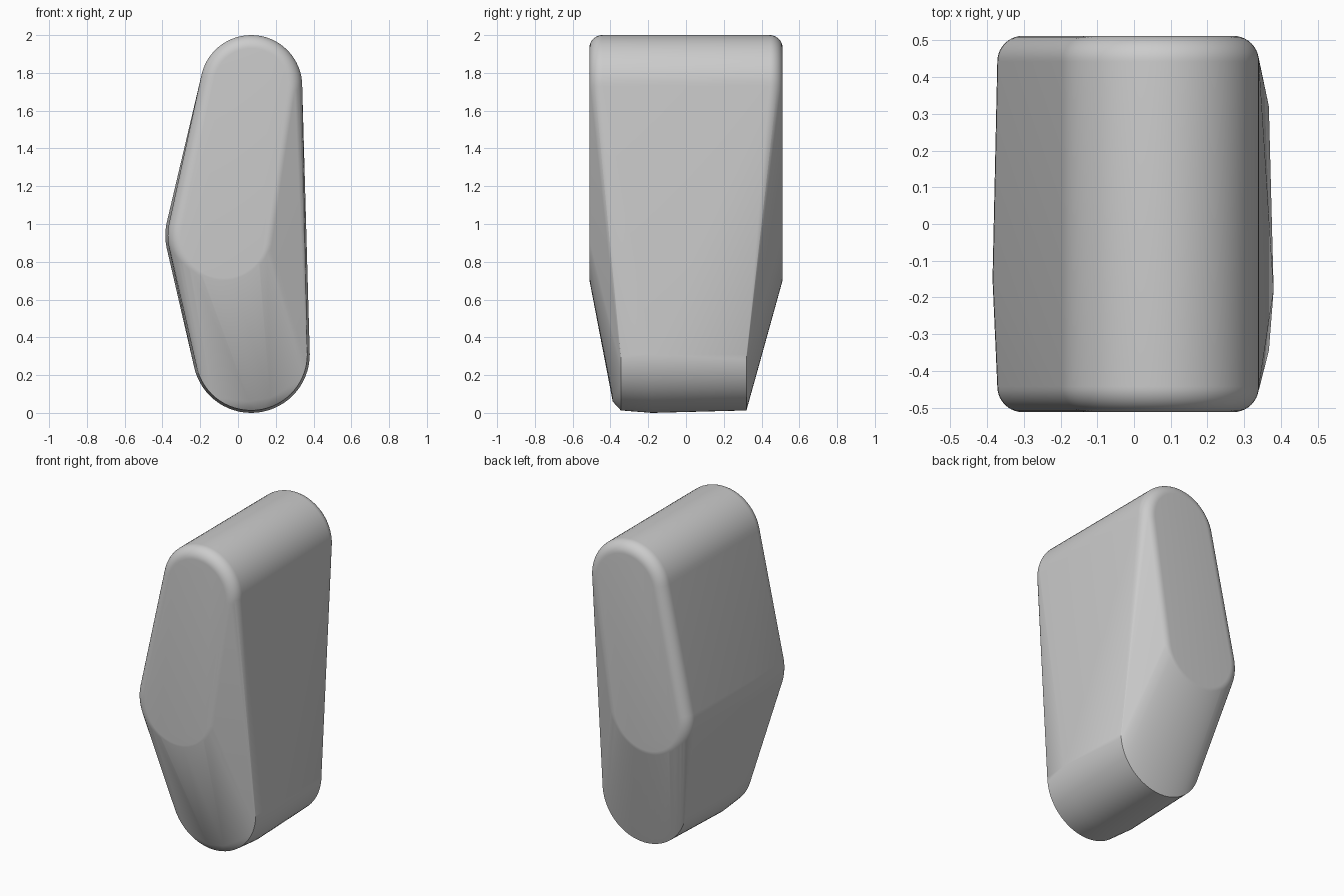
import bpy, bmesh
from math import sin, cos, pi, radians

cube = bpy.data.objects.get("Cube")
if cube:
    bpy.data.objects.remove(cube)

SIDES = 64
FILLET_STEPS = 10


def ring(bm, x, z, radius, y):
    """Circle of points standing upright across the depth axis."""
    for i in range(SIDES):
        a = 2 * pi * i / SIDES
        bm.verts.new((x + radius * cos(a), y, z + radius * sin(a)))


def rounded_roller(bm, x, z, mid_radius, end_radius, half_depth, fillet):
    """Cylinder along y with a faint bulge and rounded rims."""
    ring(bm, x, z, mid_radius, -0.15)
    for side in (-1, 1):
        for k in range(FILLET_STEPS + 1):
            a = pi / 2 * k / FILLET_STEPS
            ring(bm, x, z, end_radius - fillet * (1 - cos(a)),
                 side * (half_depth - fillet * (1 - sin(a))))


bm = bmesh.new()
# Top and middle rollers with rounded rims
rounded_roller(bm, 0.07, 1.73, 0.27, 0.27, 0.512, 0.07)
rounded_roller(bm, -0.075, 0.94, 0.31, 0.297, 0.512, 0.07)

# Narrower foot roller with sharp rims
for y, r in ((-0.345, 0.297), (-0.18, 0.31), (0.32, 0.297)):
    ring(bm, 0.07, 0.31, r, y)

# Small chipped facet at the front of the foot
for x, z in ((0.06, 0.06), (0.17, 0.08)):
    bm.verts.new((x, -0.388, z))

# Wrap everything in one convex skin
hull = bmesh.ops.convex_hull(bm, input=bm.verts[:])
loose = [v for v in bm.verts if not v.link_faces]
bmesh.ops.delete(bm, geom=loose, context='VERTS')
bmesh.ops.dissolve_limit(bm, angle_limit=radians(0.3),
                         verts=bm.verts[:], edges=bm.edges[:])
bmesh.ops.recalc_face_normals(bm, faces=bm.faces[:])

mesh = bpy.data.meshes.new("body")
bm.to_mesh(mesh)
bm.free()
body = bpy.data.objects.new("body", mesh)
bpy.context.collection.objects.link(body)

# Plain grey material
grey = bpy.data.materials.new("plain_grey")
grey.use_nodes = True
colour = (0.6, 0.6, 0.6, 1)
grey.diffuse_color = colour
grey.node_tree.nodes["Principled BSDF"].inputs["Base Color"].default_value = colour
mesh.materials.append(grey)

# Smooth rounds, crisp creases
bpy.ops.object.select_all(action='DESELECT')
body.select_set(True)
bpy.context.view_layer.objects.active = body
bpy.ops.object.shade_smooth_by_angle(angle=radians(14))
